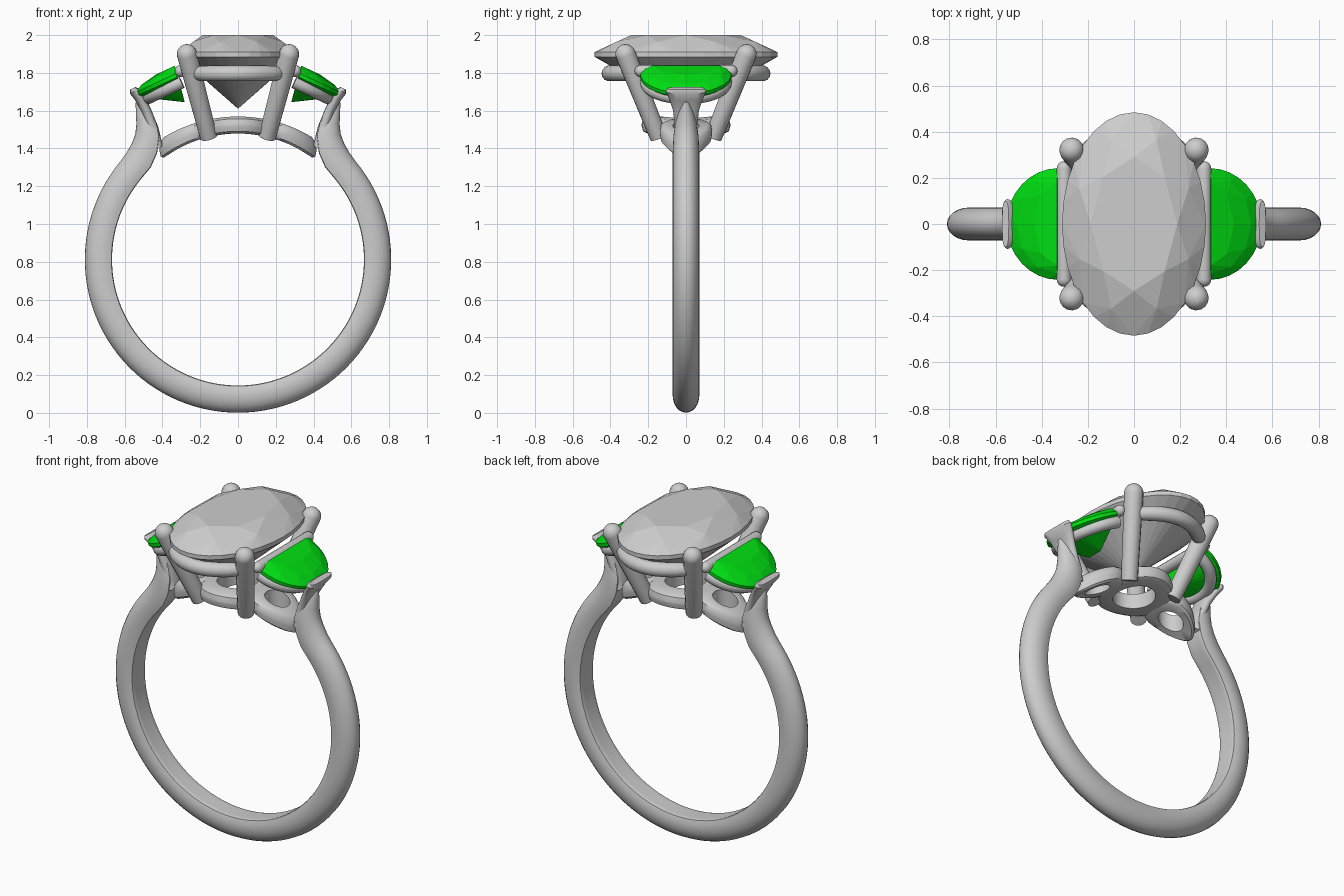
import bpy, bmesh, math
from mathutils import Vector

if "Cube" in bpy.data.objects:
    bpy.data.objects.remove(bpy.data.objects["Cube"])


def material(name, color):
    m = bpy.data.materials.new(name)
    m.use_nodes = True
    m.diffuse_color = color
    m.node_tree.nodes["Principled BSDF"].inputs["Base Color"].default_value = color
    return m


METAL = material("silver grey", (0.61, 0.61, 0.61, 1))
GREEN = material("green gem", (0.0, 0.75, 0.006, 1))
CENTRE_Z, INNER, OUTER = 0.812, 0.667, 0.757


def finish(name, bm, mat, smooth=True):
    bmesh.ops.recalc_face_normals(bm, faces=bm.faces)
    mesh = bpy.data.meshes.new(name)
    bm.to_mesh(mesh)
    bm.free()
    obj = bpy.data.objects.new(name, mesh)
    bpy.context.collection.objects.link(obj)
    mesh.materials.append(mat)
    if smooth:
        select(obj)
        bpy.ops.object.shade_smooth_by_angle(angle=math.radians(40))


def select(obj):
    bpy.ops.object.select_all(action="DESELECT")
    obj.select_set(True)
    bpy.context.view_layer.objects.active = obj


def loft(name, rings, closed=False):
    """Skin a list of point rings into one solid."""
    bm = bmesh.new()
    rows = [[bm.verts.new(p) for p in ring] for ring in rings]
    n = len(rows[0])
    pairs = list(zip(rows, rows[1:])) + ([(rows[-1], rows[0])] if closed else [])
    for a, b in pairs:
        for i in range(n):
            j = (i + 1) % n
            bm.faces.new((a[i], a[j], b[j], b[i]))
    if not closed:
        bm.faces.new(rows[0])
        bm.faces.new(rows[-1])
    finish(name, bm, METAL)


def tube(name, points, radius, scales):
    """Round wire along a path, with a radius factor per point."""
    cu = bpy.data.curves.new(name, "CURVE")
    cu.dimensions = "3D"
    cu.bevel_depth = radius
    cu.bevel_resolution = 5
    cu.use_fill_caps = True
    sp = cu.splines.new("POLY")
    sp.points.add(len(points) - 1)
    for point, p, scale in zip(sp.points, points, scales):
        point.co = (*p, 1)
        point.radius = scale
    obj = bpy.data.objects.new(name, cu)
    bpy.context.collection.objects.link(obj)
    cu.materials.append(METAL)
    select(obj)
    bpy.ops.object.convert(target="MESH")
    bpy.ops.object.shade_smooth_by_angle(angle=math.radians(40))


def rounded(name, a, b, radius, start=1.0):
    """Tapered wire from a to b with domed tip."""
    a, b = Vector(a), Vector(b)
    back = (a - b).normalized() * radius
    pts, sc = [a], [start]
    for k in range(7):
        t = k / 6 * math.pi / 2
        pts.append(b + back * (1 - math.sin(t)))
        sc.append(max(math.cos(t), 0.02))
    tube(name, pts, radius, sc)


def ellipse(a, b, n, offset=0.0):
    for i in range(n):
        t = 2 * math.pi * (i + offset) / n
        yield a * math.cos(t), b * math.sin(t)


def gem(name, points, mat):
    bm = bmesh.new()
    for p in points:
        bm.verts.new(p)
    bmesh.ops.convex_hull(bm, input=bm.verts)
    loose = [v for v in bm.verts if not v.link_faces]
    bmesh.ops.delete(bm, geom=loose, context="VERTS")
    bmesh.ops.dissolve_limit(bm, angle_limit=0.02, verts=bm.verts, edges=bm.edges)
    finish(name, bm, mat, smooth=False)


# Shank: D-shaped section along the circle, shoulders turning up to slim tips
half = []
for i in range(41):
    t = math.radians(-90 + 130 * i / 40)
    half.append((0.739 * math.cos(t), CENTRE_Z + 0.739 * math.sin(t), 0.072, 0.071))
half += [(0.525, 1.34, 0.075, 0.071), (0.496, 1.40, 0.072, 0.07),
         (0.48, 1.47, 0.064, 0.066), (0.487, 1.54, 0.052, 0.055),
         (0.507, 1.6, 0.036, 0.038), (0.527, 1.65, 0.016, 0.015)]
path = [(-x, z, t, w) for x, z, t, w in reversed(half[1:])] + half
rings = []
for i, (x, z, thick, width) in enumerate(path):
    p, q = path[max(i - 1, 0)], path[min(i + 1, len(path) - 1)]
    tangent = Vector((q[0] - p[0], 0, q[1] - p[1])).normalized()
    outward = Vector((tangent.z, 0, -tangent.x))
    ring = []
    for k in range(24):
        s = 2 * math.pi * k / 24
        r = max(-thick, thick * (1.3 * math.sin(s) - 0.3))
        ring.append(Vector((x, width * math.cos(s), z)) + outward * r)
    rings.append(ring)
loft("shank", rings)


# Base gallery: rings bent over the finger circle, the side ones narrowing outwards
def base_ring(name, cx, outer, hole, taper=0.0):
    rings = []
    for (ox, oy), (hx, hy) in zip(ellipse(*outer, 48), ellipse(*hole, 48)):
        oy *= 1 - taper * ox / outer[0]

        def at(f, radius):
            x = cx + hx + (ox - hx) * f
            return x, hy + (oy - hy) * f, CENTRE_Z + math.sqrt(radius ** 2 - x * x)
        rings.append([at(0, INNER), at(0.7, INNER), at(0.92, INNER + 0.012), at(1, INNER + 0.04),
                      at(1, OUTER - 0.04), at(0.92, OUTER - 0.012), at(0.7, OUTER), at(0, OUTER)])
    loft(name, rings, closed=True)


base_ring("centre_base_ring", 0, (0.2, 0.235), (0.11, 0.13))
for side, word in ((1, "left"), (-1, "right")):
    base_ring(word + "_base_ring", side * 0.265, (0.15, 0.135), (0.07, 0.07), side * 0.25)

# Centre stone: faceted oval brilliant
points = [(0, 0, 1.61)]
for scale, z, n, offset in ((0.6, 2.0, 8, 0), (0.82, 1.965, 8, 0.5),
                            (1, 1.91, 32, 0), (1, 1.885, 32, 0)):
    points += [(x, y, z) for x, y in ellipse(0.312 * scale, 0.484 * scale, n, offset)]
gem("centre_stone", points, METAL)

# Front and back rails, and four prongs around the centre stone
steps = [i / 20 for i in range(-20, 21)]
for sy, wy in ((1, "back"), (-1, "front")):
    tube(wy + "_rail", [(0.235 * f, sy * (0.405 - 0.125 * f * f), 1.797) for f in steps], 0.042,
         [max(1 - f ** 12, 0.02) ** 0.5 for f in steps])
    for sx, wx in ((1, "left"), (-1, "right")):
        rounded(f"{wy}_{wx}_prong", (sx * 0.155, sy * 0.145, 1.46),
                (sx * 0.283, sy * 0.34, 1.947), 0.054, 0.86)

# Side settings: tilted half-moon stones, rails and flared end prongs
TILT = math.radians(25)
for s, word in ((1, "left"), (-1, "right")):
    def local(u, v, w):
        return (s * (0.325 + u * math.cos(TILT) + w * math.sin(TILT)), v,
                1.785 - u * math.sin(TILT) + w * math.cos(TILT))

    def moon(u0, length, width, w, n):
        return [local(u0 + length * math.sin(math.pi * i / n),
                      -width * math.cos(math.pi * i / n), w) for i in range(n + 1)]

    gem(word + "_half_moon_stone",
        moon(-0.014, 0.11, 0.18, 0.052, 4) + moon(-0.01, 0.195, 0.215, 0.036, 6)
        + moon(-0.003, 0.248, 0.242, 0.012, 16) + moon(0, 0.245, 0.242, -0.008, 16)
        + [local(0.02, -0.05, -0.145), local(0.02, 0.05, -0.145)], GREEN)
    tube(word + "_side_rail", moon(-0.01, 0.2, 0.21, -0.042, 24), 0.034, [1] * 25)
    mid = (s * 0.303, 0, 1.81)
    for e, end in ((1, "back"), (-1, "front")):
        rounded(f"{word}_{end}_bar", mid, (mid[0], e * 0.272, mid[2]), 0.032)

    # End prong plate, widening towards the top
    rings = []
    for x, z, w, t in ((0.425, 1.40, 0.055, 0.03), (0.447, 1.5, 0.058, 0.028),
                       (0.485, 1.6, 0.068, 0.026), (0.52, 1.665, 0.09, 0.026),
                       (0.548, 1.703, 0.108, 0.027), (0.557, 1.718, 0.1, 0.016)):
        rings.append([(s * (x + t * math.sin(a) * 0.9),
                       w * math.copysign(abs(math.cos(a)) ** 0.5, math.cos(a)),
                       z - t * math.sin(a) * 0.45)
                      for a in (2 * math.pi * k / 20 for k in range(20))])
    loft(word + "_end_prong", rings)
